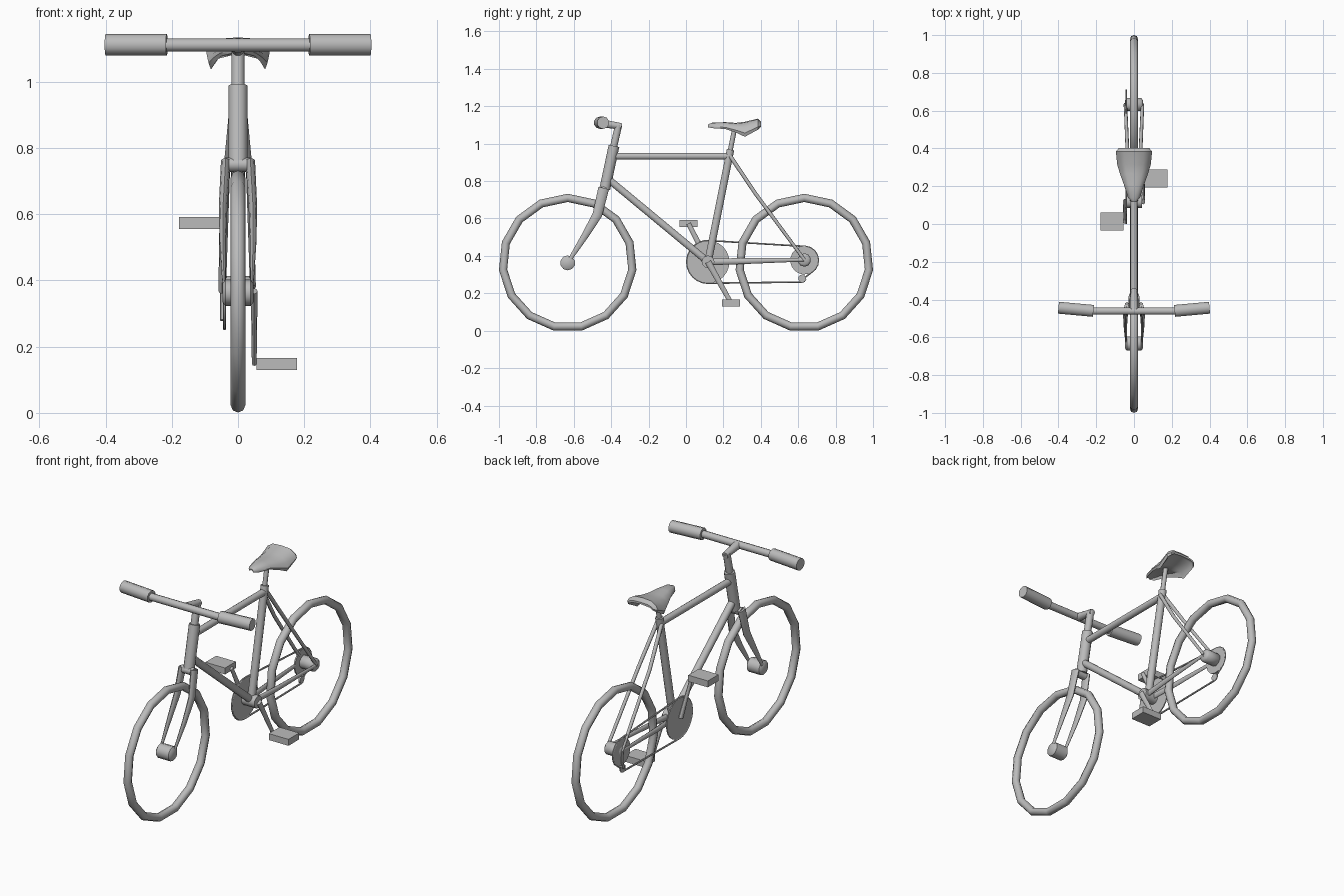
import bpy, bmesh, math
from mathutils import Vector

old = bpy.data.objects.get("Cube")
if old:
    bpy.data.objects.remove(old, do_unlink=True)

grey = bpy.data.materials.new("plain_grey")
grey.use_nodes = True
grey.diffuse_color = (0.5, 0.5, 0.5, 1)
grey.node_tree.nodes["Principled BSDF"].inputs["Base Color"].default_value = (0.5, 0.5, 0.5, 1)


def finish(obj, name, angle=50):
    obj.name = obj.data.name = name
    obj.data.materials.append(grey)
    bpy.ops.object.select_all(action="DESELECT")
    obj.select_set(True)
    bpy.context.view_layer.objects.active = obj
    bpy.ops.object.shade_smooth_by_angle(angle=math.radians(angle))
    return obj


def skin(name, rings, closed=False, angle=50):
    """Bridge a list of equal point rings into one solid."""
    bm = bmesh.new()
    loops = [[bm.verts.new(p) for p in ring] for ring in rings]
    pairs = list(zip(loops, loops[1:]))
    if closed:
        pairs.append((loops[-1], loops[0]))
    else:
        bm.faces.new(loops[0])
        bm.faces.new(loops[-1])
    for a, b in pairs:
        for i in range(len(a)):
            j = (i + 1) % len(a)
            bm.faces.new((a[i], a[j], b[j], b[i]))
    bmesh.ops.recalc_face_normals(bm, faces=bm.faces)
    mesh = bpy.data.meshes.new(name)
    bm.to_mesh(mesh)
    bm.free()
    obj = bpy.data.objects.new(name, mesh)
    bpy.context.collection.objects.link(obj)
    return finish(obj, name, angle)


def tube(name, path, radii, sides=10, flat=1.0, closed=False):
    """Sweep a round section along a path; flat squeezes it sideways."""
    pts = [Vector(p) for p in path]
    n = len(pts)
    if not isinstance(radii, (list, tuple)):
        radii = [radii] * n
    rings = []
    for i, p in enumerate(pts):
        before = pts[i - 1] if closed or i else p
        after = pts[(i + 1) % n] if closed or i < n - 1 else p
        t = (after - before).normalized()
        ref = Vector((0, 0, 1)) if abs(t.x) > 0.8 else Vector((1, 0, 0))
        u = (ref - t * ref.dot(t)).normalized()
        v = t.cross(u)
        angles = [math.tau * k / sides for k in range(sides)]
        rings.append([p + (u * math.cos(a) * flat + v * math.sin(a)) * radii[i] for a in angles])
    return skin(name, rings, closed)


def disc(name, y, z, r, x0, x1, sides=20):
    return tube(name, [(x0, y, z), (x1, y, z)], r, sides)


def box(name, centre, size):
    bpy.ops.mesh.primitive_cube_add(size=1, location=centre)
    obj = bpy.context.object
    obj.scale = size
    bpy.ops.object.transform_apply(location=False, rotation=False)
    return finish(obj, name, 30)


AXLE_Y, AXLE_Z = 0.6325, 0.3625
BB = (0.118, 0.368)          # bottom bracket
SEAT = (0.238, 0.968)        # seat tube top

# Wheels and hubs
for name, y, r in (("front", -AXLE_Y, 0.04), ("rear", AXLE_Y, 0.036)):
    bpy.ops.mesh.primitive_torus_add(major_segments=15, minor_segments=8,
                                     major_radius=0.3475, minor_radius=0.022,
                                     location=(0, y, AXLE_Z), rotation=(0, -math.pi / 2, 0))
    finish(bpy.context.object, name + "_wheel", 60)
    z = AXLE_Z if name == "front" else 0.378
    tube(name + "_hub", [(x, y, z) for x in (-0.047, -0.038, 0.038, 0.047)],
         [r * 0.7, r, r, r * 0.7], 10)

# Frame tubes
tube("head_tube", [(0, -0.385, 0.988), (0, -0.434, 0.758)], 0.029, 12)
tube("top_tube", [(0, -0.39, 0.933), (0, 0.232, 0.933)], 0.019)
tube("seat_tube", [(0, *SEAT), (0, *BB)], 0.021)
tube("down_tube", [(0, -0.415, 0.81), (0, *BB)], 0.02)
disc("bottom_bracket", *BB, 0.034, -0.042, 0.042, 12)

# Fork
tube("fork_crown", [(-0.04, -0.442, 0.75), (0.04, -0.442, 0.75)], 0.022, 8)
for side, s in (("left", 1), ("right", -1)):
    tube(side + "_fork_blade",
         [(s * 0.037, -0.44, 0.762), (s * 0.045, -0.474, 0.62),
          (s * 0.046, -0.537, 0.513), (s * 0.041, -AXLE_Y, AXLE_Z)],
         [0.029, 0.026, 0.019, 0.009], 8, flat=0.5)
    # Rear stays
    tube(side + "_chain_stay", [(s * 0.018, *BB), (s * 0.032, 0.3, 0.372), (s * 0.045, AXLE_Y, 0.38)],
         [0.018, 0.016, 0.01], 8, flat=0.6)
    tube(side + "_seat_stay", [(s * 0.014, 0.236, 0.935), (s * 0.034, 0.37, 0.735), (s * 0.045, AXLE_Y, 0.38)],
         [0.011, 0.01, 0.009], 8)

# Stem, handlebar and grips
tube("stem_quill", [(0, -0.39, 0.97), (0, -0.374, 1.04), (0, -0.36, 1.1)], 0.02)
tube("stem_arm", [(0, -0.345, 1.092), (0, -0.455, 1.11)], [0.018, 0.023])
tube("handlebar", [(-0.225, -0.461, 1.111), (0.225, -0.461, 1.111)], 0.02)
for side, s in (("left", 1), ("right", -1)):
    tube(side + "_grip", [(s * 0.215, -0.46, 1.112), (s * 0.4, -0.443, 1.112)], 0.033)

# Seat post and saddle
tube("seat_post", [(0, 0.232, 0.94), (0, 0.264, 1.1)], 0.013, 8)
stations = [  # y, half width, crown height, skirt height
    (0.117, 0.012, 1.103, 1.088), (0.14, 0.032, 1.112, 1.083),
    (0.21, 0.054, 1.115, 1.078), (0.265, 0.074, 1.111, 1.06),
    (0.315, 0.089, 1.117, 1.037), (0.385, 0.096, 1.134, 1.075), (0.402, 0.08, 1.115, 1.09)]
rings = []
for y, w, top, low in stations:
    h = top - low
    half = [(0.55, top - h * 0.06), (0.88, top - h * 0.4), (1.0, low + h * 0.25), (0.92, low),
            (0.7, low + h * 0.4)]
    ring = [(0, y, top)] + [(k * w, y, z) for k, z in half] + [(0, y, top - h * 0.4)]
    ring += [(-k * w, y, z) for k, z in reversed(half)]
    rings.append(ring)
skin("saddle", rings, angle=40)

# Cranks and pedals
for side, s, y, z in (("left", 1, 0.241, 0.148), ("right", -1, 0.013, 0.573)):
    tube(side + "_crank", [(s * 0.049, *BB), (s * 0.049, y, z)], [0.017, 0.012], 8, flat=0.6)
    box(side + "_pedal", (s * 0.117, y, z), (0.122, 0.095, 0.036))

# Drivetrain on the right side
CX = -0.041
disc("chainring", *BB, 0.114, CX - 0.003, CX + 0.003, 24)
disc("rear_sprocket", AXLE_Y, 0.376, 0.075, CX - 0.004, CX + 0.004, 18)
disc("derailleur_pulley", 0.62, 0.28, 0.02, CX - 0.005, CX + 0.005, 10)
tube("derailleur_arm", [(CX - 0.006, AXLE_Y, 0.376), (CX - 0.006, 0.635, 0.32), (CX - 0.006, 0.62, 0.28)],
     0.008, 6)


def arc(y, z, r, start, end, steps):
    for i in range(steps + 1):
        a = math.radians(start + (end - start) * i / steps)
        yield (CX, y + r * math.cos(a), z + r * math.sin(a))


chain = list(arc(*BB, 0.114, 270, 85, 12))
chain += list(arc(AXLE_Y, 0.376, 0.075, 85, -60, 7))
chain += list(arc(0.62, 0.28, 0.02, 20, -90, 3))
tube("chain", chain, 0.005, 6, closed=True)
